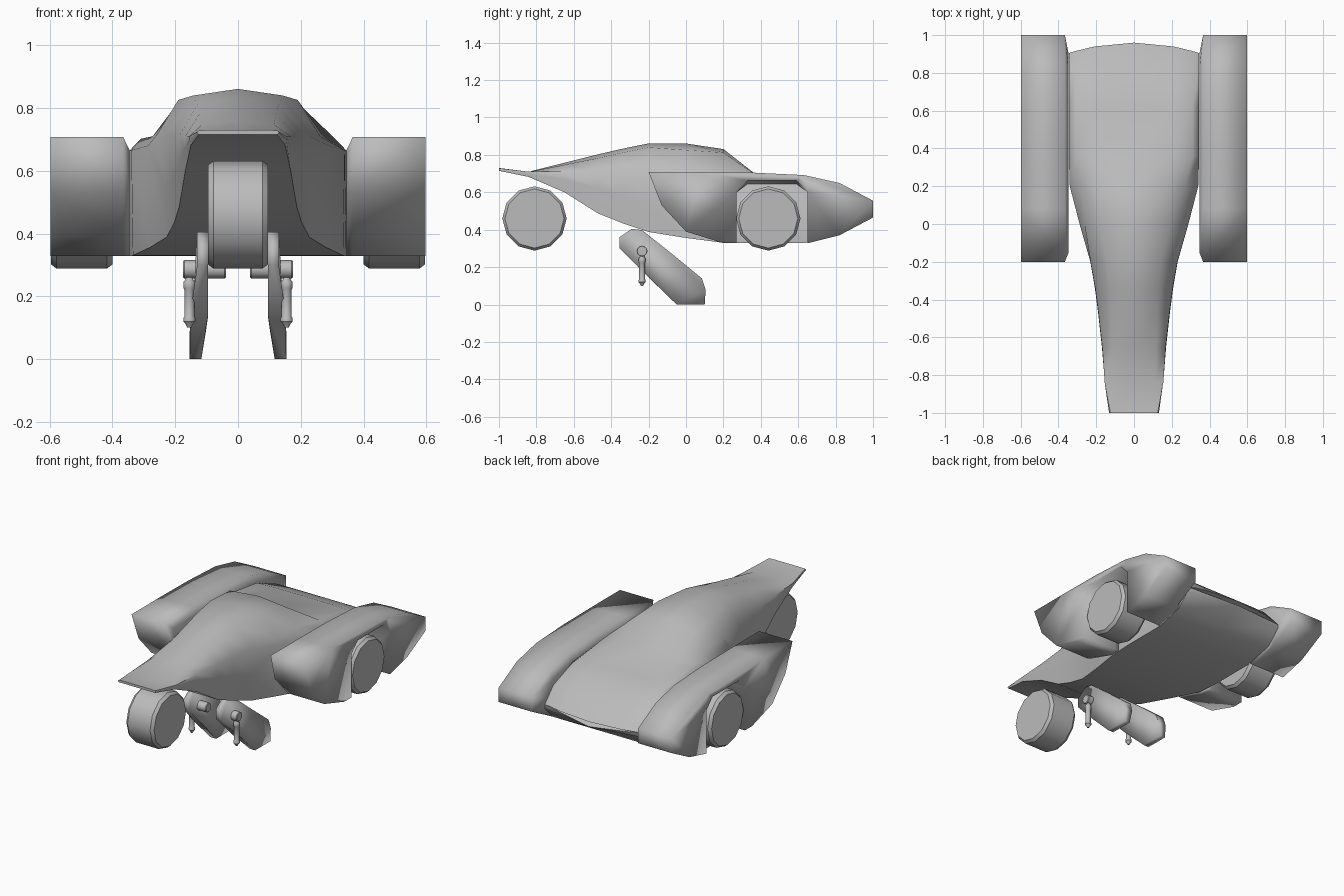
import bpy, bmesh, math
from mathutils import Vector

if "Cube" in bpy.data.objects:
    bpy.data.objects.remove(bpy.data.objects["Cube"])

grey = bpy.data.materials.new("plain grey")
grey.diffuse_color = (0.5, 0.5, 0.5, 1)
grey.use_nodes = True
grey.node_tree.nodes["Principled BSDF"].inputs["Base Color"].default_value = grey.diffuse_color


def finish(name, bm, angle):
    bmesh.ops.remove_doubles(bm, verts=bm.verts, dist=0.0005)
    bmesh.ops.recalc_face_normals(bm, faces=bm.faces)
    me = bpy.data.meshes.new(name)
    bm.to_mesh(me)
    bm.free()
    me.materials.append(grey)
    ob = bpy.data.objects.new(name, me)
    bpy.context.collection.objects.link(ob)
    bpy.ops.object.select_all(action='DESELECT')
    ob.select_set(True)
    bpy.context.view_layer.objects.active = ob
    bpy.ops.object.shade_smooth_by_angle(angle=math.radians(angle))
    return ob


def loft(name, rings, angle=35):
    """Skin a list of equal-length closed rings and cap both ends."""
    bm = bmesh.new()
    vs = [[bm.verts.new(p) for p in r] for r in rings]
    n = len(rings[0])
    for a, b in zip(vs, vs[1:]):
        for i in range(n):
            j = (i + 1) % n
            bm.faces.new((a[i], a[j], b[j], b[i]))
    caps = [bm.faces.new(vs[0]), bm.faces.new(vs[-1])]
    bm.normal_update()
    bmesh.ops.triangulate(bm, faces=caps, ngon_method='EAR_CLIP')
    return finish(name, bm, angle)


def lathe(name, centre, axis, profile, sides=12):
    """Spin (distance along axis, radius) pairs round an axis."""
    rot = Vector((0, 0, 1)).rotation_difference(Vector(axis)).to_matrix()
    rings = []
    for d, r in profile:
        rings.append([Vector(centre) + rot @ Vector((
            r * math.cos(2 * math.pi * i / sides),
            r * math.sin(2 * math.pi * i / sides), d)) for i in range(sides)])
    return loft(name, rings)


# Main hull: y, top z, shoulder x/z, rim x/z, side x/z, belly x/z
stations = [
    (-1.00, .730, .10, .730, .125, .728, .132, .722, .125, .715),
    (-.84, .710, .11, .710, .155, .710, .154, .700, .15, .682),
    (-.65, .758, .115, .747, .168, .710, .170, .67, .168, .60),
    (-.47, .803, .122, .783, .188, .710, .190, .62, .187, .487),
    (-.34, .833, .13, .812, .205, .710, .207, .58, .203, .435),
    (-.20, .861, .142, .840, .230, .710, .231, .55, .228, .388),
    (0.00, .861, .190, .826, .262, .710, .288, .68, .280, .356),
    (0.20, .831, .195, .812, .272, .710, .340, .665, .335, .330),
    (0.36, .706, .210, .705, .310, .702, .345, .665, .345, .328),
    (0.63, .670, .210, .669, .310, .665, .345, .640, .345, .328),
    (0.82, .590, .210, .590, .310, .588, .345, .570, .345, .370),
    (0.96, .485, .210, .485, .310, .485, .345, .480, .345, .455),
]
rings = []
for y, t, *s in stations:
    half = [(s[i], s[i + 1]) for i in range(0, 8, 2)]
    ring = [(0, t)] + half + [(0, s[7])] + [(-x, z) for x, z in reversed(half)]
    bow = 0.055 if y > .9 else 0
    rings.append([(x, y - bow * (x / .345) ** 2, z) for x, z in ring])
loft("hull", rings, 55)

# Side pods with an octagonal wheel arch
outline = [(-.20, .708), (.08, .708), (.36, .705), (.63, .692), (.82, .65), (1, .555),
           (1, .465), (.82, .37), (.65, .328), (.65, .60), (.59, .662), (.33, .662),
           (.27, .60), (.27, .328), (.20, .328), (0, .39), (-.13, .53)]


def inner_point(i, y, z):
    if i < 6:
        z -= .042
    elif i in (10, 11):
        z = .645
    return min(max(y, -.15), .9), z


for side, word in ((1, "right"), (-1, "left")):
    rings = [[(side * .346, *inner_point(i, y, z)) for i, (y, z) in enumerate(outline)]]
    for x in (.366, .598):
        rings.append([(side * x, y, z) for y, z in outline])
    loft(word + "_side_pod", rings, 100)

    # Rear wheel
    lathe(word + "_rear_wheel", (side * .498, .44, .46), (1, 0, 0),
          [(-.098, .158), (-.08, .172), (.08, .172), (.098, .158)])

# Front wheel
lathe("front_wheel", (0, -.81, .46), (1, 0, 0),
      [(-.096, .158), (-.078, .172), (.078, .172), (.096, .158)])

# Landing legs with pivot and strut
paddle = [(-.355, .36), (-.355, .30), (-.20, .145), (-.05, 0), (.10, 0), (.105, .08),
          (.085, .14), (-.08, .275), (-.235, .398), (-.29, .405)]


def leg_inner(z):
    return .095 + .022 * max(0, (.13 - z) / .13)


def leg_outer(z):
    return .13 + .024 * min(1, max(0, (.28 - z) / .15))


for side, word in ((1, "right"), (-1, "left")):
    loft(word + "_leg", [[(side * f(z), y, z) for y, z in paddle]
                         for f in (leg_inner, leg_outer)], 100)
    lathe(word + "_leg_pivot", (side * .107, -.235, .286), (1, 0, 0),
          [(-.068, .026), (-.064, .029), (.064, .029), (.068, .026)])
    lathe(word + "_leg_strut", (side * .155, -.235, 0), (0, 0, 1),
          [(.10, .006), (.112, .012), (.12, .019), (.13, .019), (.135, .016), (.222, .016),
           (.228, .019), (.245, .019), (.255, .012), (.285, .012)])
